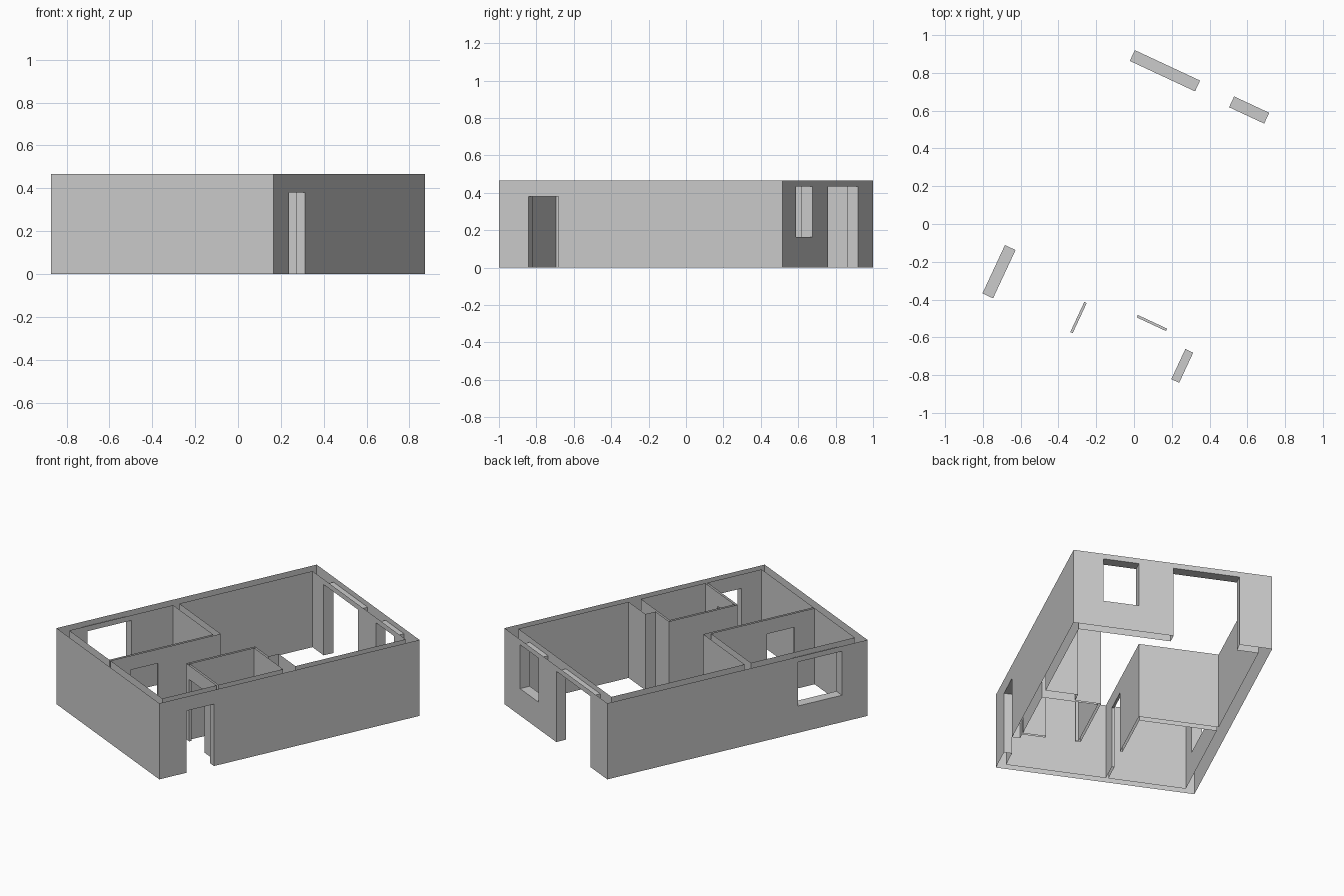
import bpy, bmesh, math
from mathutils import Matrix

if "Cube" in bpy.data.objects:
    bpy.data.objects.remove(bpy.data.objects["Cube"], do_unlink=True)

H = 0.467                 # wall height
TURN = Matrix.Rotation(math.radians(-25), 4, 'Z')

plaster = bpy.data.materials.new("plaster_grey")
plaster.use_nodes = True
GREY = (0.6, 0.6, 0.6, 1)
plaster.diffuse_color = GREY
plaster.node_tree.nodes["Principled BSDF"].inputs["Base Color"].default_value = GREY


def prism(name, plan, z0, z1):
    """Closed solid from a floor-plan outline."""
    bm = bmesh.new()
    base = bm.faces.new([bm.verts.new((x, y, z0)) for x, y in plan])
    top = bmesh.ops.extrude_face_region(bm, geom=[base])["geom"]
    bmesh.ops.translate(bm, vec=(0, 0, z1 - z0),
                        verts=[g for g in top if isinstance(g, bmesh.types.BMVert)])
    bmesh.ops.recalc_face_normals(bm, faces=bm.faces)
    mesh = bpy.data.meshes.new(name)
    bm.to_mesh(mesh)
    bm.free()
    mesh.materials.append(plaster)
    ob = bpy.data.objects.new(name, mesh)
    bpy.context.collection.objects.link(ob)
    return ob


def rect(x0, x1, y0, y1):
    return [(x0, y0), (x1, y0), (x1, y1), (x0, y1)]


def carve(target, plan, z0, z1):
    """Subtract a prism from the target."""
    cutter = prism("cutter", plan, z0, z1)
    cutter.hide_render = True
    mod = target.modifiers.new("carve", 'BOOLEAN')
    mod.operation, mod.solver, mod.object = 'DIFFERENCE', 'EXACT', cutter
    bpy.context.view_layer.update()
    result = bpy.data.meshes.new_from_object(
        target.evaluated_get(bpy.context.evaluated_depsgraph_get()))
    target.modifiers.remove(mod)
    target.data = result
    bpy.data.objects.remove(cutter, do_unlink=True)


walls = prism("house_walls", rect(-0.572, 0.572, -0.836, 0.836), 0, H)

# Rooms: living space and hall, bedroom, bathroom
hall = [(-0.05, -0.79), (0.526, -0.79), (0.526, -0.442), (0.19, -0.442),
        (0.19, 0), (0.34, 0), (0.34, 0.065), (0.526, 0.065),
        (0.526, 0.773), (-0.51, 0.773), (-0.51, -0.082), (-0.05, -0.082)]
bedroom = rect(-0.51, -0.064, -0.79, -0.123)
bathroom = rect(0.204, 0.526, -0.428, -0.014)
for room in (hall, bedroom, bathroom):
    carve(walls, room, -0.1, H + 0.1)

# Doors and windows
DOOR, LINTEL, SILL = 0.38, 0.435, 0.165
openings = [
    (rect(-0.385, -0.004, 0.75, 0.9), -0.1, LINTEL),     # terrace door
    (rect(0.195, 0.4, 0.75, 0.9), SILL, LINTEL),         # end window
    (rect(-0.6, -0.48, -0.672, -0.39), SILL, LINTEL),    # bedroom window
    (rect(0.5, 0.6, -0.661, -0.485), -0.1, DOOR),        # entrance
    (rect(-0.08, -0.03, -0.661, -0.485), -0.1, DOOR),    # bedroom door
    (rect(0.222, 0.393, -0.46, -0.41), -0.1, DOOR),      # bathroom door
]
for plan, z0, z1 in openings:
    carve(walls, plan, z0, z1)

# Walls are open shells: drop the caps at the top and the ground
bm = bmesh.new()
bm.from_mesh(walls.data)
caps = [f for f in bm.faces if abs(f.normal.z) > 0.9
        and min(abs(v.co.z) for v in f.verts) < 0.001
        or all(abs(v.co.z - H) < 0.001 for v in f.verts)]
bmesh.ops.delete(bm, geom=caps, context='FACES')
bm.transform(TURN)
bm.to_mesh(walls.data)
bm.free()
